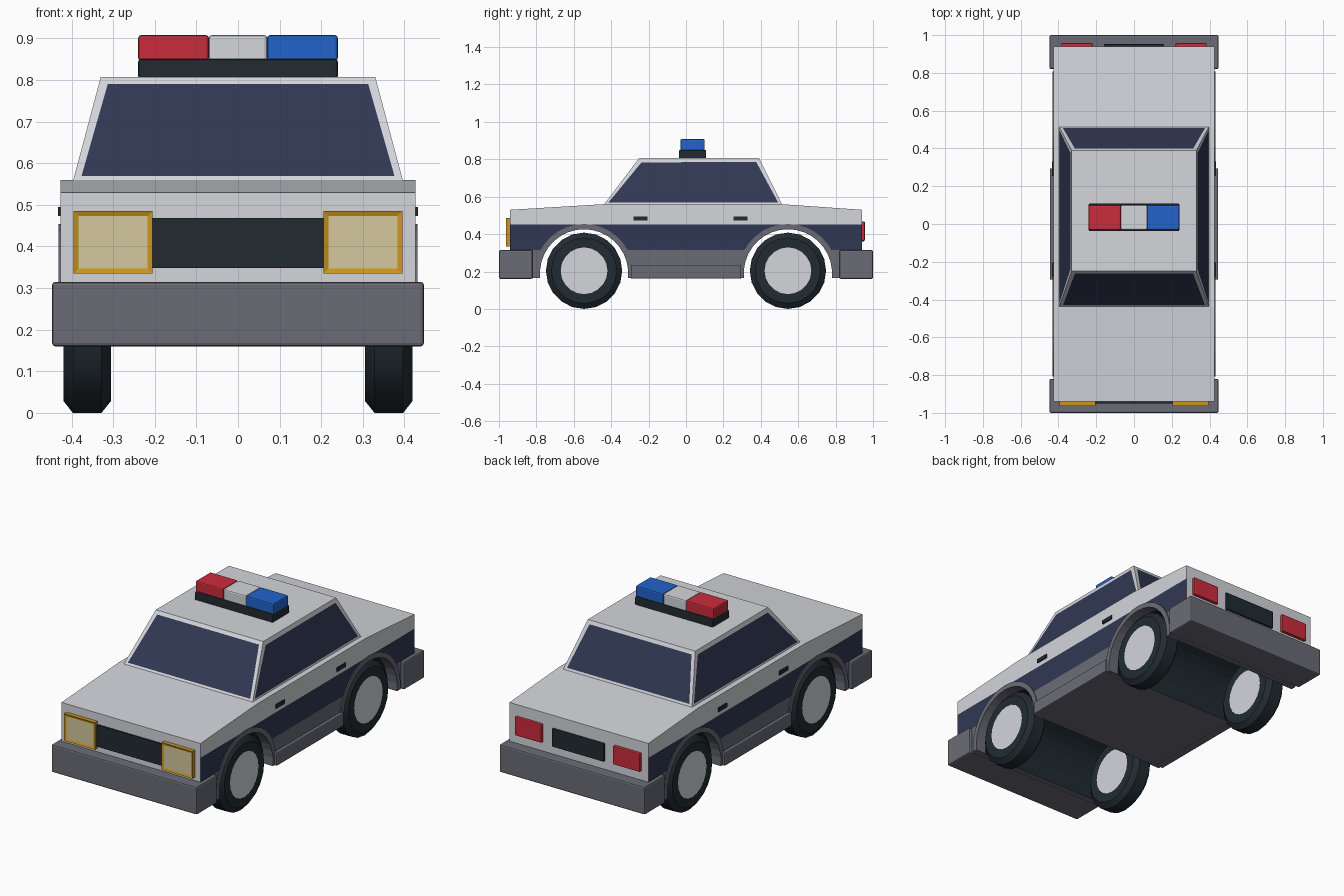
import bpy, bmesh, math
from mathutils import Vector

if "Cube" in bpy.data.objects:
    bpy.data.objects.remove(bpy.data.objects["Cube"])


def mat(name, r, g, b):
    m = bpy.data.materials.new(name)
    m.diffuse_color = (r, g, b, 1)
    m.use_nodes = True
    m.node_tree.nodes["Principled BSDF"].inputs["Base Color"].default_value = m.diffuse_color
    return m


WHITE = mat("white paint", 0.66, 0.67, 0.71)
NAVY = mat("navy", 0.03, 0.039, 0.085)
BLACK = mat("black rubber", 0.015, 0.024, 0.031)
GREY = mat("grey trim", 0.145, 0.148, 0.18)
RED = mat("red", 0.6, 0.025, 0.045)
BLUE = mat("blue", 0.016, 0.125, 0.6)
GOLD = mat("gold", 0.6, 0.3, 0.014)
CREAM = mat("cream", 0.66, 0.58, 0.34)


def finish(bm, name, mats, smooth=None):
    bmesh.ops.recalc_face_normals(bm, faces=bm.faces[:])
    me = bpy.data.meshes.new(name)
    bm.to_mesh(me)
    bm.free()
    for m in mats:
        me.materials.append(m)
    ob = bpy.data.objects.new(name, me)
    bpy.context.collection.objects.link(ob)
    if smooth:
        bpy.ops.object.select_all(action='DESELECT')
        ob.select_set(True)
        bpy.context.view_layer.objects.active = ob
        bpy.ops.object.shade_smooth_by_angle(angle=math.radians(smooth))
    return ob


def box(name, x, y, z, mats, bevel=0.0, inset=None):
    """Box from (min, max) ranges; inset paints a panel on the -y face."""
    bm = bmesh.new()
    bmesh.ops.create_cube(bm, size=1)
    for v in bm.verts:
        v.co = [r[0] if c < 0 else r[1] for c, r in zip(v.co, (x, y, z))]
    if inset:
        bm.normal_update()
        f = min(bm.faces, key=lambda f: f.normal.y)
        bmesh.ops.inset_individual(bm, faces=[f], thickness=inset, depth=-0.004)
        f.material_index = 1
    elif bevel:
        bmesh.ops.bevel(bm, geom=bm.edges[:], offset=bevel, segments=2,
                        profile=0.5, affect='EDGES')
    return finish(bm, name, mats)


def extrude_x(bm, pts, x0, x1):
    """Prism along x from a (y, z) outline."""
    face = bm.faces.new([bm.verts.new((x0, y, z)) for y, z in pts])
    out = bmesh.ops.extrude_face_region(bm, geom=[face])
    for v in out["geom"]:
        if isinstance(v, bmesh.types.BMVert):
            v.co.x = x1


WHEEL_Y, ARCH_Z, BOTTOM = 0.545, 0.19, 0.165


def arch(cy, r, n=18):
    """Arch points from -y to +y, ending on the body's bottom edge."""
    a = math.asin((BOTTOM - ARCH_Z) / r)
    return [(cy - r * math.cos(t), ARCH_Z + r * math.sin(t))
            for t in (a + (math.pi - 2 * a) * i / n for i in range(n + 1))]


# Body: side profile with open wheel arches, cut at the paint lines
bm = bmesh.new()
outline = [(-0.94, BOTTOM)] + arch(-WHEEL_Y, 0.242) + arch(WHEEL_Y, 0.242) + [
    (0.94, BOTTOM), (0.94, 0.53), (0.51, 0.56), (-0.44, 0.56), (-0.94, 0.53)]
extrude_x(bm, outline, -0.427, 0.427)
bmesh.ops.recalc_face_normals(bm, faces=bm.faces[:])
bmesh.ops.triangulate(bm, faces=bm.faces[:])
for h in (0.315, 0.45):
    bmesh.ops.bisect_plane(bm, geom=bm.verts[:] + bm.edges[:] + bm.faces[:],
                           plane_co=(0, 0, h), plane_no=(0, 0, 1))
bm.normal_update()
for f in bm.faces:
    c = f.calc_center_median()
    hub = Vector((0, math.copysign(WHEEL_Y, c.y), ARCH_Z))
    side = abs(f.normal.x) > 0.5
    if not side and (c - hub).yz.length < 0.26:
        f.material_index = 2
    elif c.z < 0.315:
        f.material_index = 3
    elif side and c.z < 0.45:
        f.material_index = 1
finish(bm, "body", [WHITE, NAVY, BLACK, GREY])

# Cabin: tapered block with inset windows on its four sides
bm = bmesh.new()
bmesh.ops.create_cube(bm, size=1)
for v in bm.verts:
    top = v.co.z > 0
    hx = 0.33 if top else 0.397
    y = ((-0.25, 0.39) if top else (-0.44, 0.515))[v.co.y > 0]
    v.co = (math.copysign(hx, v.co.x), y, 0.807 if top else 0.556)
bm.normal_update()
panes = [f for f in bm.faces if abs(f.normal.z) < 0.9]
bmesh.ops.inset_individual(bm, faces=panes, thickness=0.027)
for f in panes:
    f.material_index = 1
finish(bm, "cabin", [WHITE, NAVY])

# Bumpers
for s, name in ((-1, "front_bumper"), (1, "rear_bumper")):
    box(name, (-0.447, 0.447), sorted((s * 0.82, s)), (0.16, 0.315), [GREY], 0.008)

# Wheels, arch trims, sills, handles and lamps on both sides
TIRE = [(0.305, 0.125), (0.305, 0.175), (0.328, 0.204), (0.397, 0.204),
        (0.42, 0.175), (0.42, 0.125)]
SEG = 20
for s, side in ((-1, "left"), (1, "right")):
    for cy, end in ((-WHEEL_Y, "front"), (WHEEL_Y, "rear")):
        bm = bmesh.new()
        rings = [[bm.verts.new((s * x, cy + r * math.sin(2 * math.pi * i / SEG),
                                0.204 - r * math.cos(2 * math.pi * i / SEG)))
                  for i in range(SEG)] for x, r in TIRE]
        for a, b in zip(rings, rings[1:]):
            for i in range(SEG):
                j = (i + 1) % SEG
                bm.faces.new((a[i], a[j], b[j], b[i]))
        for ring in (rings[0], rings[-1]):
            bm.faces.new(ring).material_index = 1
        finish(bm, f"{end}_{side}_wheel", [BLACK, WHITE], 30)

        bm = bmesh.new()
        extrude_x(bm, arch(cy, 0.236) + arch(cy, 0.264)[::-1], s * 0.37, s * 0.432)
        finish(bm, f"{end}_{side}_arch_trim", [GREY])

    box(f"{side}_sill", sorted((s * 0.40, s * 0.445)), (-0.295, 0.295),
        (0.162, 0.235), [GREY], 0.005)
    for y, end in ((-0.28, "front"), (0.255, "rear")):
        box(f"{end}_{side}_door_handle", sorted((s * 0.42, s * 0.433)),
            (y, y + 0.075), (0.473, 0.495), [BLACK])
    box(f"{side}_headlight", sorted((s * 0.205, s * 0.395)), (-0.963, -0.93),
        (0.335, 0.485), [GOLD, CREAM], inset=0.017)
    box(f"{side}_tail_light", sorted((s * 0.22, s * 0.385)), (0.93, 0.957),
        (0.365, 0.467), [RED], 0.005)

# Grille and rear plate
box("grille", (-0.21, 0.21), (-0.95, -0.93), (0.348, 0.468), [BLACK])
box("rear_plate", (-0.16, 0.16), (0.93, 0.952), (0.36, 0.46), [BLACK], 0.004)

# Roof light bar
box("light_bar_base", (-0.24, 0.24), (-0.038, 0.108), (0.803, 0.85), [BLACK], 0.006)
for name, x, m in (("red_beacon", (-0.24, -0.07), RED),
                   ("white_beacon", (-0.07, 0.07), WHITE),
                   ("blue_beacon", (0.07, 0.24), BLUE)):
    box(name, x, (-0.03, 0.1), (0.846, 0.908), [m], 0.007)
